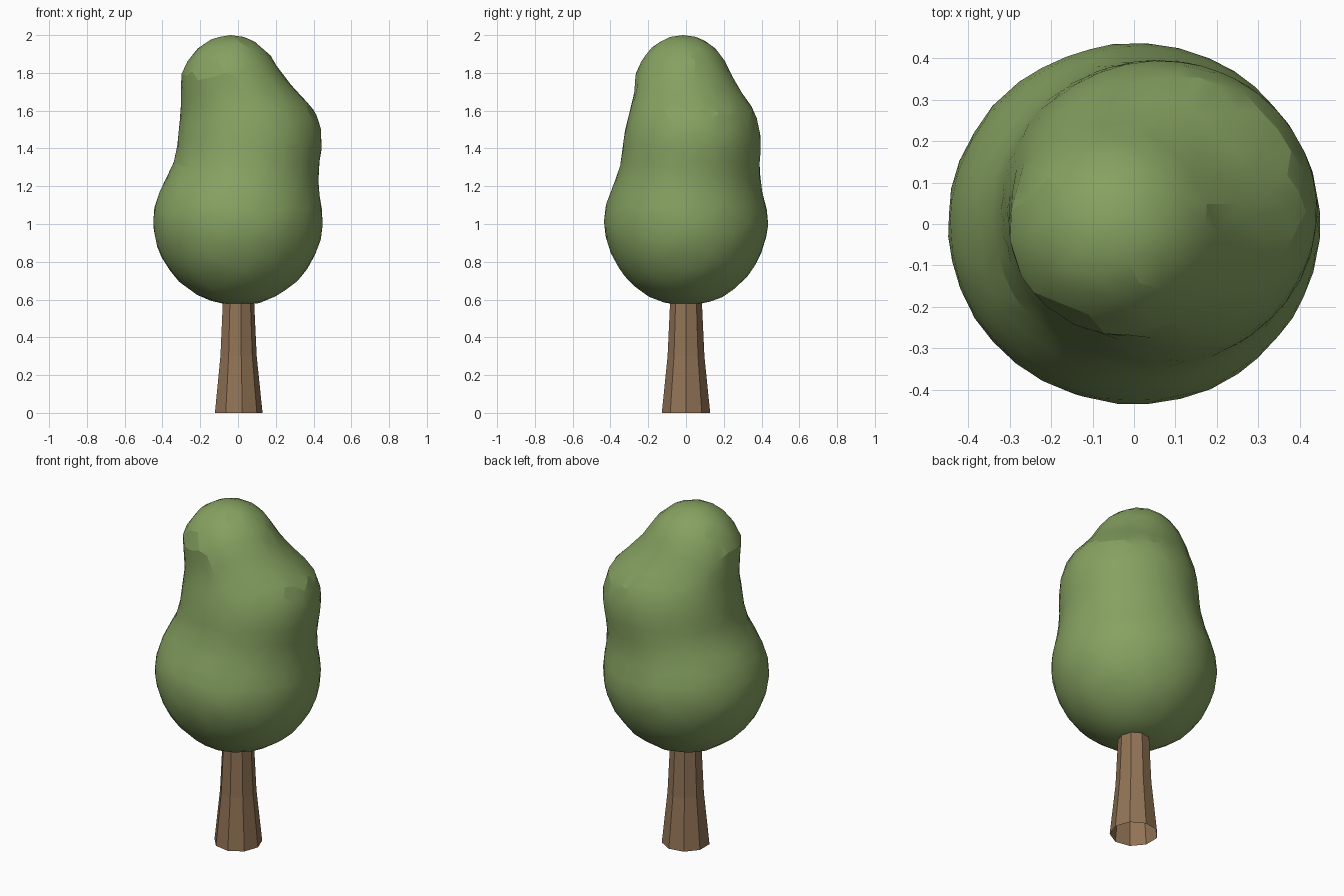
import bpy, bmesh, math, random
from mathutils import Vector

random.seed(4)
if "Cube" in bpy.data.objects:
    bpy.data.objects.remove(bpy.data.objects["Cube"], do_unlink=True)


def make_material(name, color):
    mat = bpy.data.materials.new(name)
    mat.use_nodes = True
    mat.diffuse_color = color
    mat.node_tree.nodes["Principled BSDF"].inputs["Base Color"].default_value = color
    return mat


def add_object(name, bm, mat):
    bmesh.ops.recalc_face_normals(bm, faces=bm.faces)
    mesh = bpy.data.meshes.new(name)
    bm.to_mesh(mesh)
    bm.free()
    mesh.materials.append(mat)
    obj = bpy.data.objects.new(name, mesh)
    bpy.context.collection.objects.link(obj)
    return obj


leaf_green = make_material("leaf green", (0.24, 0.36, 0.12, 1))
bark_brown = make_material("bark brown", (0.28, 0.17, 0.09, 1))

# Trunk: open nine-sided tube, flared at the foot
SIDES = 9
bm = bmesh.new()
rings = []
for z, radius in ((0, 0.13), (0.3, 0.099), (0.64, 0.083)):
    rings.append([bm.verts.new((radius * math.cos(i * math.tau / SIDES),
                                radius * math.sin(i * math.tau / SIDES), z))
                  for i in range(SIDES)])
for low, high in zip(rings, rings[1:]):
    for i in range(SIDES):
        j = (i + 1) % SIDES
        bm.faces.new((low[i], low[j], high[j], high[i]))
add_object("trunk", bm, bark_brown)

# Crown profile: height, centre x, centre y, half width, half depth
PROFILE = (
    (0.57, 0, 0, 0, 0),
    (0.58, 0, 0, 0.11, 0.11),
    (0.62, 0, 0, 0.21, 0.21),
    (0.70, 0, 0, 0.32, 0.31),
    (0.80, 0, 0, 0.395, 0.38),
    (0.90, 0, 0, 0.436, 0.42),
    (1.00, 0, 0, 0.45, 0.437),
    (1.10, 0, 0, 0.442, 0.425),
    (1.20, 0.01, 0.005, 0.415, 0.392),
    (1.30, 0.04, 0.02, 0.388, 0.37),
    (1.40, 0.06, 0.03, 0.383, 0.366),
    (1.50, 0.063, 0.035, 0.377, 0.358),
    (1.60, 0.053, 0.033, 0.355, 0.33),
    (1.70, 0.005, 0.01, 0.308, 0.282),
    (1.80, -0.037, -0.015, 0.263, 0.252),
    (1.90, -0.04, -0.015, 0.208, 0.203),
    (1.96, -0.04, -0.015, 0.14, 0.138),
    (1.99, -0.04, -0.015, 0.075, 0.075),
    (2.00, -0.04, -0.015, 0, 0),
)

# Distance travelled along the profile, from bottom to top
travel = [0]
for a, b in zip(PROFILE, PROFILE[1:]):
    travel.append(travel[-1] + math.hypot(b[0] - a[0], b[3] - a[3]))


def sample_profile(fraction):
    distance = min(max(fraction, 0), 1) * travel[-1]
    for i in range(len(travel) - 1):
        if distance <= travel[i + 1] or i == len(travel) - 2:
            t = (distance - travel[i]) / (travel[i + 1] - travel[i])
            return [p + (q - p) * t for p, q in zip(PROFILE[i], PROFILE[i + 1])]


# Crown: triangulated ball with every vertex slid onto the profile
bm = bmesh.new()
bmesh.ops.create_icosphere(bm, subdivisions=4, radius=1)
for v in bm.verts:
    d = v.co.normalized()
    if abs(d.z) < 0.98:
        jitter = Vector([random.uniform(-0.03, 0.03) for _ in range(3)])
        d = (d + jitter).normalized()
    fraction = 1 - math.acos(max(-1, min(1, d.z))) / math.pi
    angle = math.atan2(d.y, d.x)
    z, cx, cy, rx, ry = sample_profile(fraction)
    v.co = (cx + rx * math.cos(angle), cy + ry * math.sin(angle), z)
crown = add_object("crown", bm, leaf_green)

bpy.ops.object.select_all(action="DESELECT")
crown.select_set(True)
bpy.context.view_layer.objects.active = crown
bpy.ops.object.shade_smooth_by_angle(angle=math.radians(15))
